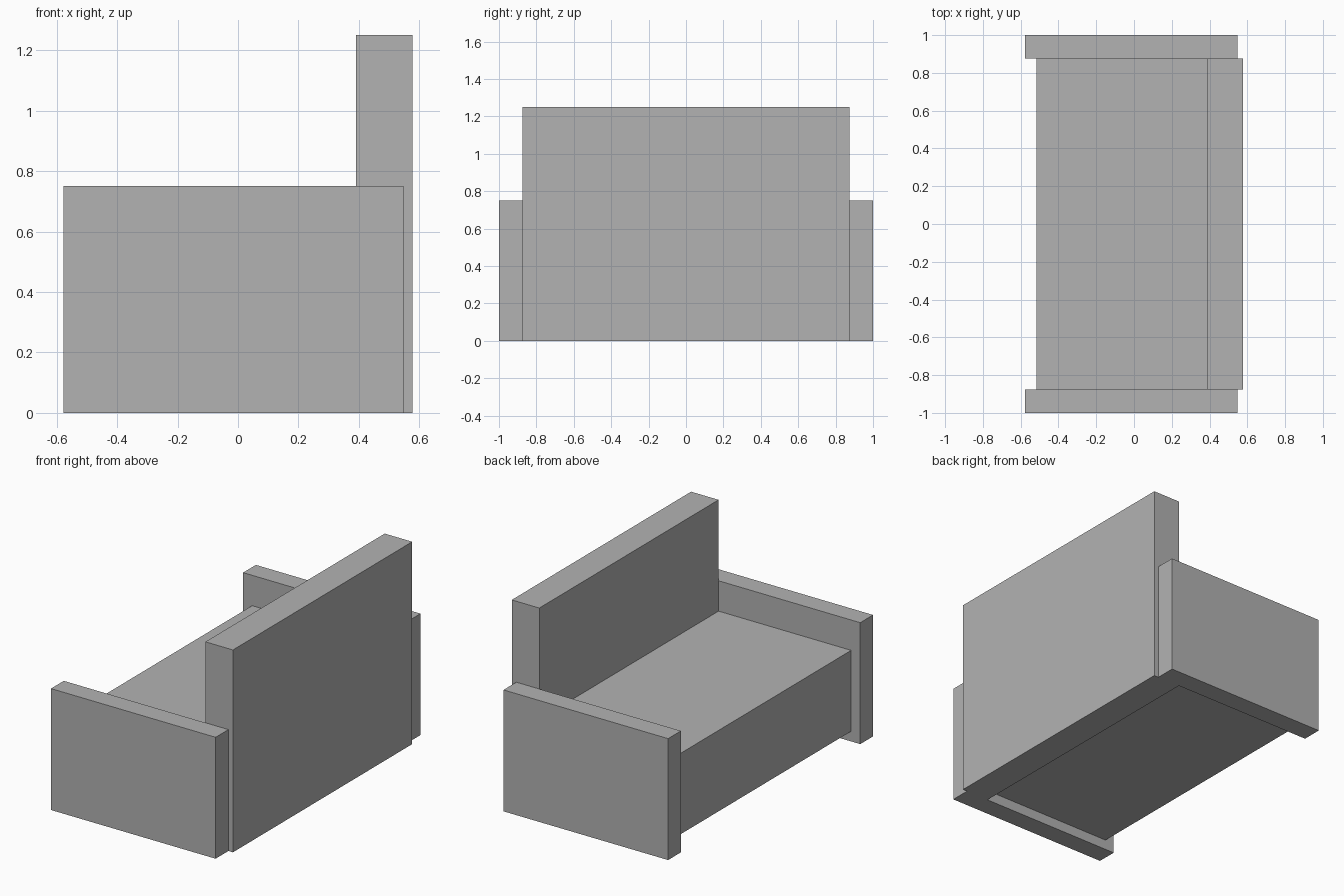
import bpy

cube = bpy.data.objects.get("Cube")
if cube:
    bpy.data.objects.remove(cube, do_unlink=True)

# One plain grey for the whole sofa
grey = bpy.data.materials.new("plain_grey")
grey.use_nodes = True
colour = (0.448, 0.448, 0.448, 1)
grey.diffuse_color = colour
grey.node_tree.nodes["Principled BSDF"].inputs["Base Color"].default_value = colour


def box(name, low, high):
    """Add a block spanning two opposite corners."""
    bpy.ops.mesh.primitive_cube_add(
        size=1, location=[(a + b) / 2 for a, b in zip(low, high)])
    obj = bpy.context.object
    obj.name = name
    obj.scale = [b - a for a, b in zip(low, high)]
    bpy.ops.object.transform_apply(location=False, rotation=False, scale=True)
    obj.data.materials.append(grey)
    return obj


HALF_DEPTH = 0.578
BACK_FRONT = 0.39
INNER = 0.875    # inner face of the armrests

# Seat block, raised slightly off the floor
box("seat", (-0.516, -INNER, 0.0625), (BACK_FRONT, INNER, 0.5625))

# Tall backrest reaching the floor
box("backrest", (BACK_FRONT, -INNER, 0), (HALF_DEPTH, INNER, 1.25))

# Armrests at both ends
for name, y in (("front_armrest", -1), ("rear_armrest", INNER)):
    box(name, (-HALF_DEPTH, y, 0), (0.547, y + 1 - INNER, 0.75))
